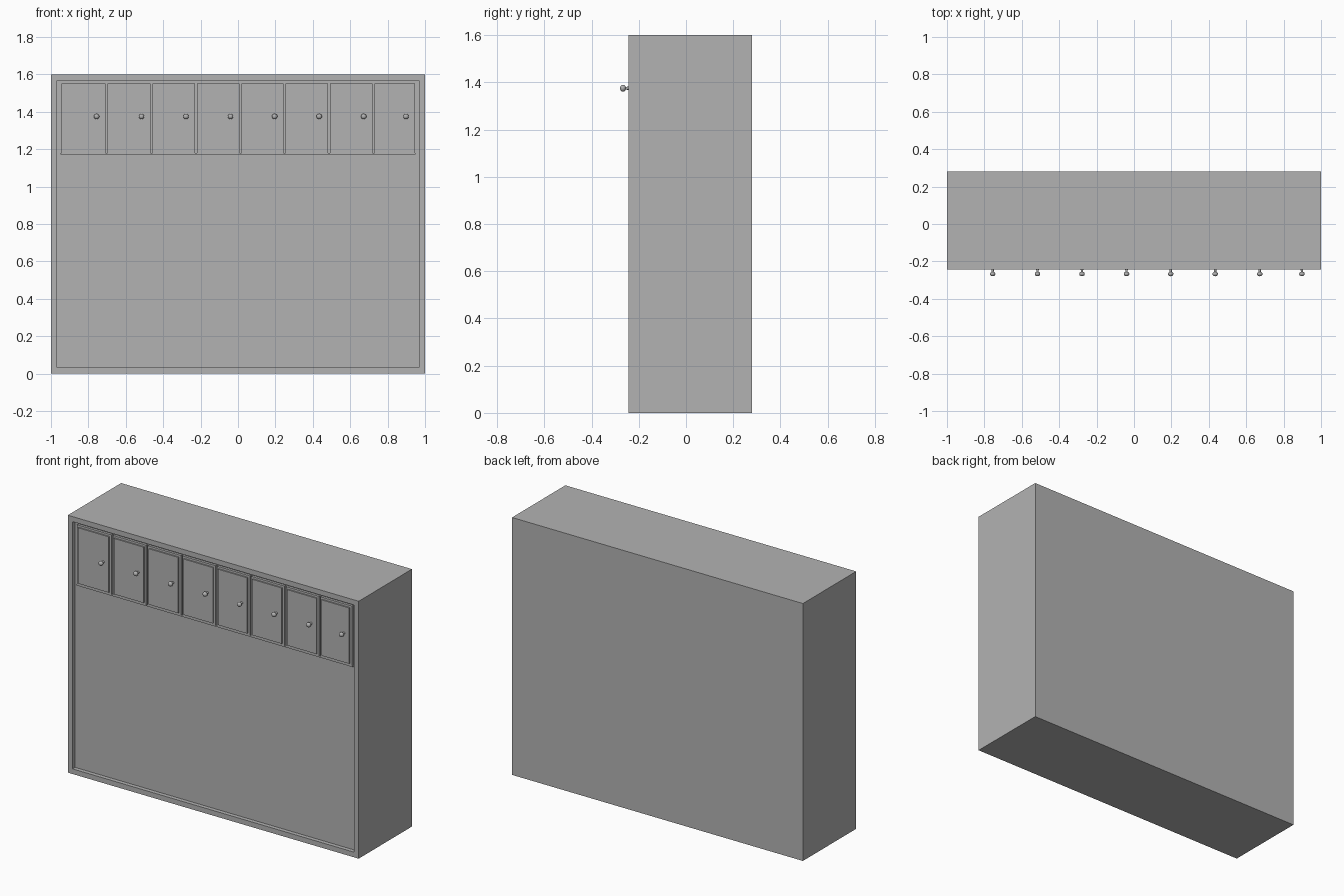
import bpy, bmesh, math
from mathutils import Matrix

cube = bpy.data.objects.get("Cube")
if cube:
    bpy.data.objects.remove(cube, do_unlink=True)

FRONT, BACK, HEIGHT = -0.243, 0.28, 1.6
RECESS = 0.025
RECESS_Y = FRONT + RECESS

grey = bpy.data.materials.new("plain_grey")
grey.use_nodes = True
colour = (0.45, 0.45, 0.45, 1)
grey.diffuse_color = colour
grey.node_tree.nodes["Principled BSDF"].inputs["Base Color"].default_value = colour


def add_object(name, bm):
    bmesh.ops.recalc_face_normals(bm, faces=bm.faces)
    mesh = bpy.data.meshes.new(name)
    bm.to_mesh(mesh)
    bm.free()
    mesh.materials.append(grey)
    obj = bpy.data.objects.new(name, mesh)
    bpy.context.collection.objects.link(obj)
    return obj


def box(x0, x1, y0, y1, z0, z1):
    bm = bmesh.new()
    bmesh.ops.create_cube(bm, size=1)
    for v in bm.verts:
        v.co.x = x1 if v.co.x > 0 else x0
        v.co.y = y1 if v.co.y > 0 else y0
        v.co.z = z1 if v.co.z > 0 else z0
    return bm


def front_step(bm, margin, depth):
    """Inset the front face, then push it along y with straight sides."""
    bm.normal_update()
    face = min(bm.faces, key=lambda f: f.calc_center_median().y)
    bmesh.ops.inset_region(bm, faces=[face], thickness=margin)
    moved = bmesh.ops.extrude_face_region(bm, geom=[face])["geom"]
    verts = [g for g in moved if isinstance(g, bmesh.types.BMVert)]
    bmesh.ops.translate(bm, verts=verts, vec=(0, depth, 0))
    if face.is_valid:
        bmesh.ops.delete(bm, geom=[face], context='FACES_ONLY')


# Cabinet body with a shallow recessed front
body = box(-1, 1, FRONT, BACK, 0, HEIGHT)
front_step(body, 0.045, RECESS)
add_object("cabinet_body", body)

# Row of doors, each with a raised panel and a knob
edges = [-0.95, -0.703, -0.463, -0.225, 0.013, 0.249, 0.487, 0.725, 0.951]
knob_profile = [(0.007, 0.0), (0.006, 0.012)]
for i in range(7):
    a = math.radians(25 + i * 155 / 6)
    knob_profile.append((0.015 * math.sin(a), 0.025 - 0.0125 * math.cos(a)))

for i, (left, right) in enumerate(zip(edges, edges[1:]), 1):
    door = box(left + 0.005, right - 0.005, FRONT + 0.01, RECESS_Y + 0.002, 1.18, 1.552)
    front_step(door, 0.018, -0.008)
    add_object(f"door_{i}", door)

    # Turned knob, spun about its own axis
    bm = bmesh.new()
    verts = [bm.verts.new((r, 0, h)) for r, h in knob_profile]
    lines = [bm.edges.new(pair) for pair in zip(verts, verts[1:])]
    bmesh.ops.spin(bm, geom=verts + lines, cent=(0, 0, 0), axis=(0, 0, 1),
                   angle=math.tau, steps=16)
    bmesh.ops.remove_doubles(bm, verts=bm.verts, dist=0.0001)
    place = Matrix.Translation((right - 0.053, FRONT + 0.001, 1.375))
    bm.transform(place @ Matrix.Rotation(math.radians(90), 4, 'X'))
    knob = add_object(f"door_knob_{i}", bm)
    bpy.ops.object.select_all(action='DESELECT')
    knob.select_set(True)
    bpy.context.view_layer.objects.active = knob
    bpy.ops.object.shade_smooth_by_angle(angle=math.radians(40))

# Thin rail under the doors
add_object("door_rail", box(-0.95, 0.95, RECESS_Y - 0.012, RECESS_Y + 0.002, 1.172, 1.18))
